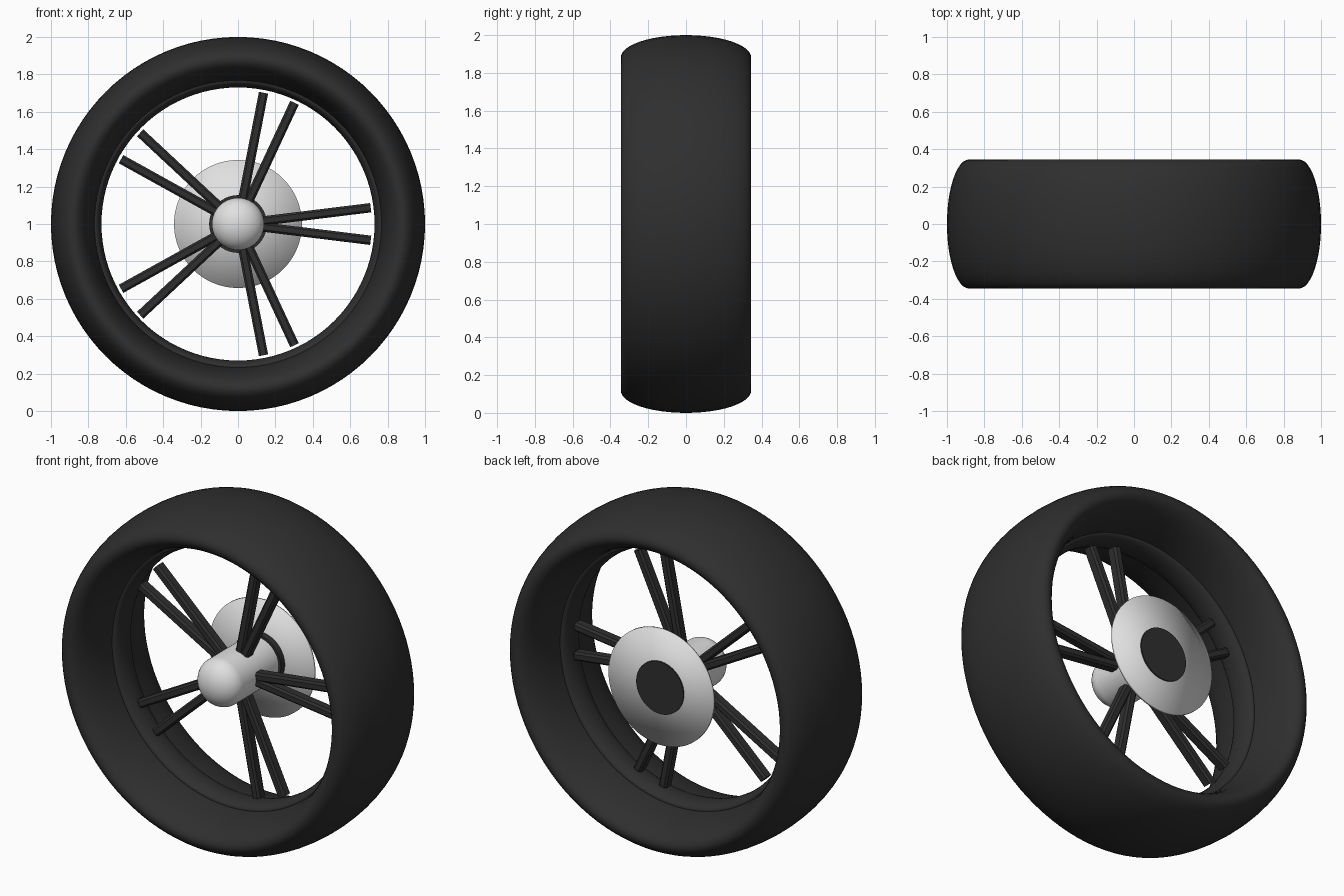
import bpy, bmesh, math
from mathutils import Matrix, Vector

if "Cube" in bpy.data.objects:
    bpy.data.objects.remove(bpy.data.objects["Cube"])


def material(name, value):
    m = bpy.data.materials.new(name)
    m.diffuse_color = (value, value, value, 1)
    m.use_nodes = True
    m.node_tree.nodes["Principled BSDF"].inputs["Base Color"].default_value = m.diffuse_color
    return m


BLACK = material("black_rubber", 0.028)
SILVER = material("silver_metal", 0.75)
CENTRE = Vector((0, 0, 1))


def finish(name, bm, mat, angle):
    bmesh.ops.recalc_face_normals(bm, faces=bm.faces)
    mesh = bpy.data.meshes.new(name)
    bm.to_mesh(mesh)
    bm.free()
    mesh.materials.append(mat)
    ob = bpy.data.objects.new(name, mesh)
    ob.location = CENTRE
    bpy.context.collection.objects.link(ob)
    bpy.ops.object.select_all(action='DESELECT')
    ob.select_set(True)
    bpy.context.view_layer.objects.active = ob
    bpy.ops.object.shade_smooth_by_angle(angle=math.radians(angle))
    return ob


def lathe(name, profile, mat, closed=False, angle=40, steps=96):
    """Spin (radius, y) points around the wheel axle."""
    bm = bmesh.new()
    rings = []
    for r, y in profile:
        if r < 1e-5:
            rings.append([bm.verts.new((0, y, 0))] * steps)
        else:
            rings.append([bm.verts.new((r * math.cos(2 * math.pi * k / steps), y,
                                        r * math.sin(2 * math.pi * k / steps)))
                          for k in range(steps)])
    pairs = list(zip(rings, rings[1:]))
    if closed:
        pairs.append((rings[-1], rings[0]))
    for a, b in pairs:
        for k in range(steps):
            n = (k + 1) % steps
            quad = list(dict.fromkeys((a[k], a[n], b[n], b[k])))
            bm.faces.new(quad)
    return finish(name, bm, mat, angle)


def ellipse(radius, half_r, half_y, n):
    return [(radius + half_r * math.cos(2 * math.pi * i / n),
             half_y * math.sin(2 * math.pi * i / n)) for i in range(n)]


# tyre and the thin rim lining its inner face
lathe("tyre", ellipse(0.882, 0.118, 0.345, 48), BLACK, closed=True)
lathe("rim", ellipse(0.765, 0.035, 0.08, 24), BLACK, closed=True)

# hub with a domed front
dome = [(0.14 * math.sin(t * math.pi / 20), -0.15 - 0.11 * math.cos(t * math.pi / 20))
        for t in range(11)]
lathe("hub", dome + [(0.14, 0.2)], SILVER)

# brake disc, softly shaded, and the dark collar passing through it
lathe("brake_disc", [(0, 0.215), (0.342, 0.22), (0.342, 0.235), (0, 0.24)], SILVER, angle=180)
lathe("hub_collar", [(0, 0.18), (0.154, 0.18), (0.154, 0.245), (0, 0.245)], BLACK)

# five pairs of spokes
for i in range(5):
    for side in (-1, 1):
        a = math.radians(72 * i + 7 * side)
        bm = bmesh.new()
        bmesh.ops.create_cube(bm, size=1)
        bmesh.ops.scale(bm, vec=(0.595, 0.065, 0.05), verts=bm.verts)
        bmesh.ops.bevel(bm, geom=[e for e in bm.edges
                                  if abs(e.verts[0].co.x - e.verts[1].co.x) > 0.1],
                        offset=0.011, segments=1, affect='EDGES')
        bmesh.ops.translate(bm, vec=(0.4175, 0, 0), verts=bm.verts)
        bmesh.ops.rotate(bm, cent=(0, 0, 0), matrix=Matrix.Rotation(-a, 3, 'Y'), verts=bm.verts)
        finish(f"spoke_{i}_{'a' if side < 0 else 'b'}", bm, BLACK, 30)
